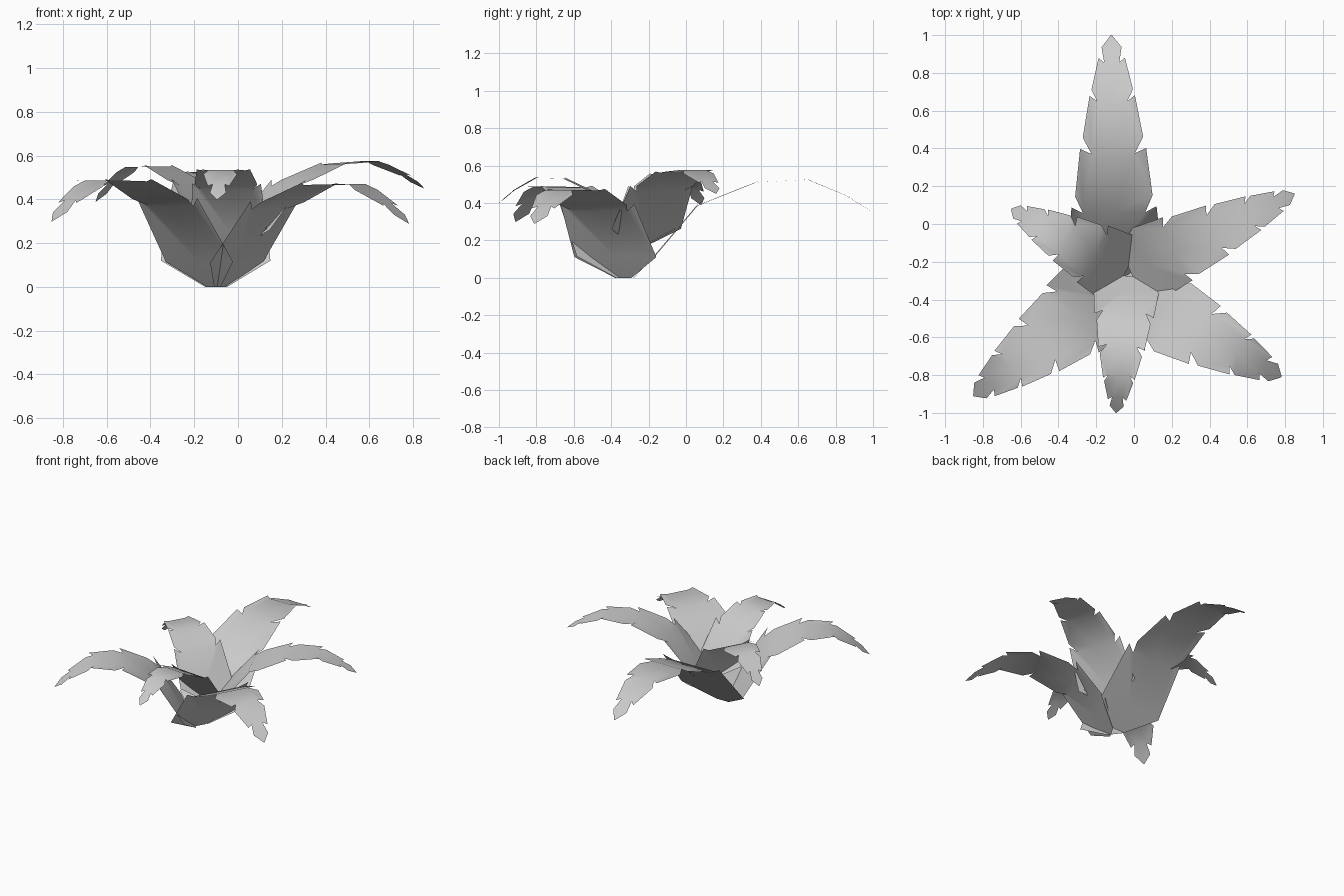
import bpy
import math

if "Cube" in bpy.data.objects:
    bpy.data.objects.remove(bpy.data.objects["Cube"])

# Leaf bends (fold lines): fraction along leaf, height, half width at the notch
FOLDS = [(0.0, 0.0, 0.05), (0.09, 0.12, 0.25), (0.265, 0.385, 0.165), (0.51, 0.51, 0.115),
         (0.727, 0.525, 0.08), (0.887, 0.44, 0.04), (1.0, 0.35, 0.003)]
# Jagged outline inside each folded segment: (fraction, half width)
LOBES = [[], [(0.29, 0.225)], [(0.335, 0.205), (0.531, 0.175)], [(0.578, 0.16), (0.75, 0.12)],
         [(0.775, 0.11), (0.906, 0.07)], [(0.95, 0.053)]]

# name, base (x, y, z), tip (x, y, z), arch height, width scale
LEAVES = [  # lower whorl
          ("leaf_back", (-0.1, -0.28, 0), (-0.12, 1.0, 0.35), 0.525, 1.0),
          ("leaf_front_right", (-0.085, -0.335, 0), (0.78, -0.81, 0.29), 0.47, 1.0),
          ("leaf_front_left", (-0.11, -0.335, 0), (-0.85, -0.91, 0.30), 0.487, 1.0),
            # smaller upper whorl
          ("leaf_right", (-0.02, -0.25, 0.17), (0.85, 0.16, 0.45), 0.575, 0.82),
          ("leaf_front", (-0.035, -0.275, 0.17), (-0.095, -1.0, 0.40), 0.535, 0.7),
          ("leaf_left", (-0.045, -0.255, 0.17), (-0.65, 0.08, 0.39), 0.548, 0.76)]


def make_leaf(name, base, tip, peak, width):
    dx, dy = tip[0] - base[0], tip[1] - base[1]
    length = math.hypot(dx, dy)
    dx, dy = dx / length, dy / length
    # fit the shared arch to this leaf's peak and tip heights
    rise, drop = peak - base[2], tip[2] - base[2]
    a = (rise - 0.727 * drop) / (0.525 - 0.727 * 0.35)
    b = drop - 0.35 * a

    def point(t, w, seg):
        t0, z0, _ = FOLDS[seg]
        t1, z1, _ = FOLDS[seg + 1]
        z = base[2] + (z0 + (z1 - z0) * (t - t0) / (t1 - t0)) * a + b * t
        r = t * length
        return (base[0] + dx * r - dy * w * width,
                base[1] + dy * r + dx * w * width, z)

    verts, faces = [], []
    last = len(FOLDS) - 1
    # fold rows: centre, left, right
    for i, (t, _, w) in enumerate(FOLDS):
        for side in (0, 1, -1):
            verts.append(point(t, side * w, min(i, last - 1)))
    # one flat jagged panel per side and segment
    for i in range(last):
        for k, side in ((1, 1), (2, -1)):
            edge = []
            for t, w in LOBES[i]:
                edge.append(len(verts))
                verts.append(point(t, side * w, i))
            face = [3 * i, 3 * i + 3, 3 * i + 3 + k] + edge[::-1] + [3 * i + k]
            faces.append(face if side > 0 else face[::-1])
    mesh = bpy.data.meshes.new(name)
    # reversed so the upper side faces outwards
    mesh.from_pydata(verts, [], [f for f in faces])
    mesh.flip_normals()
    for p in mesh.polygons:
        p.use_smooth = True
    mesh.update()
    bpy.context.collection.objects.link(bpy.data.objects.new(name, mesh))


for leaf in LEAVES:
    make_leaf(*leaf)
